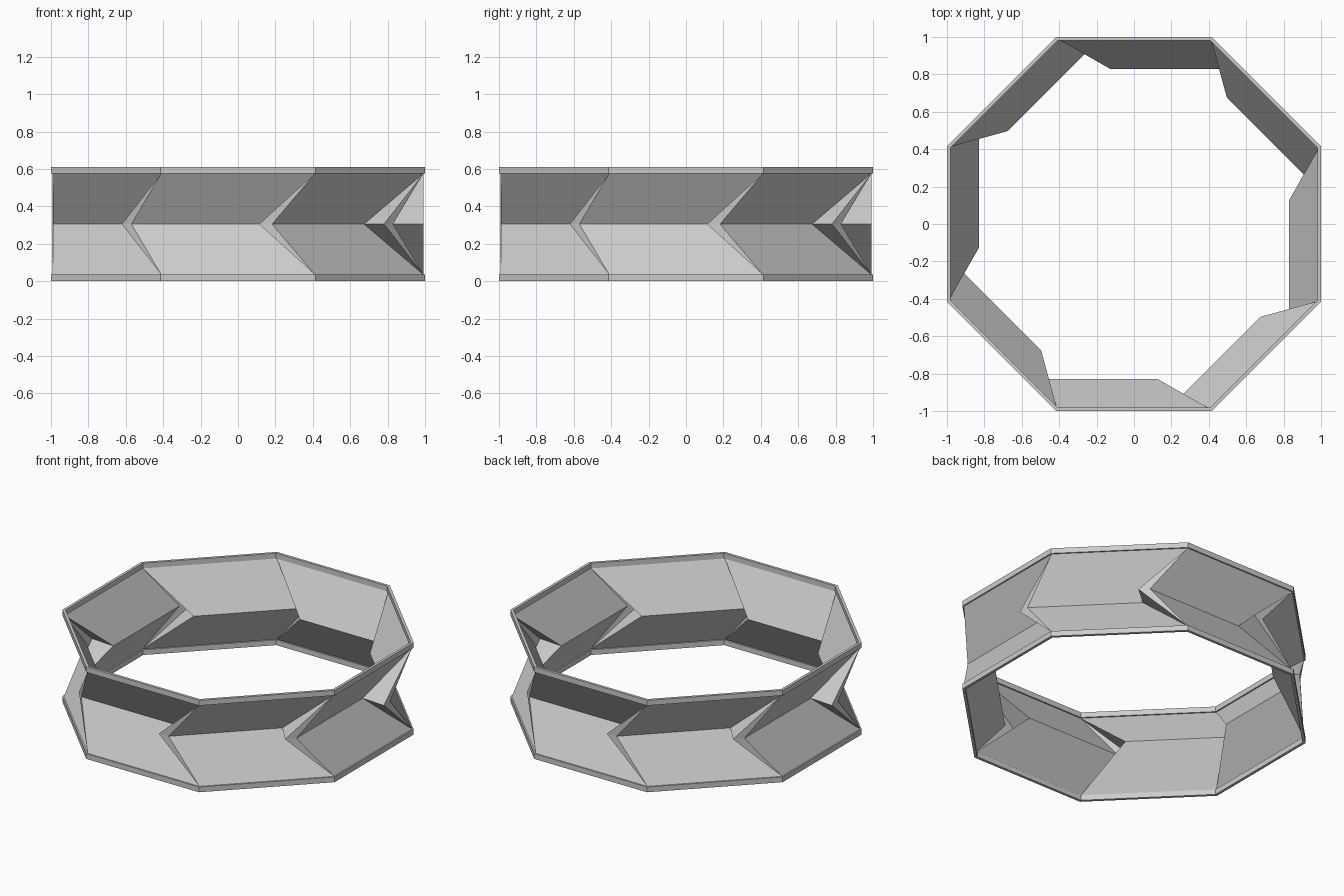
import bpy, bmesh, math
from mathutils import Matrix, Vector

if "Cube" in bpy.data.objects:
    bpy.data.objects.remove(bpy.data.objects["Cube"])

SIDES = 8
HEIGHT = 0.61
RIM_H = 0.035
MID = HEIGHT / 2
T = math.tan(math.pi / SIDES)
SHEET = 0.991            # apothem of the folded sheet at the rims
WAIST = 0.828            # apothem of the pinched waist

grey = bpy.data.materials.new("light_grey")
grey.diffuse_color = (0.6, 0.6, 0.6, 1)
grey.use_nodes = True
grey.node_tree.nodes["Principled BSDF"].inputs["Base Color"].default_value = grey.diffuse_color


def finish(bm, name):
    bmesh.ops.remove_doubles(bm, verts=bm.verts, dist=0.0005)
    bmesh.ops.recalc_face_normals(bm, faces=bm.faces)
    mesh = bpy.data.meshes.new(name)
    bm.to_mesh(mesh)
    bm.free()
    mesh.materials.append(grey)
    obj = bpy.data.objects.new(name, mesh)
    bpy.context.collection.objects.link(obj)


def spin(i):
    return Matrix.Rotation(i * math.tau / SIDES, 3, 'Z')


def rim(name, z0):
    # Octagonal band with a square section
    bm = bmesh.new()
    section = [(1.0, z0), (1.0, z0 + RIM_H), (0.982, z0 + RIM_H), (0.982, z0)]
    rings = [[bm.verts.new(spin(i) @ Vector((a * T, -a, z))) for a, z in section]
             for i in range(SIDES)]
    for i in range(SIDES):
        a, b = rings[i], rings[(i + 1) % SIDES]
        for k in range(4):
            m = (k + 1) % 4
            bm.faces.new((a[k], b[k], b[m], a[m]))
    finish(bm, name)


rim("bottom_rim", 0)
rim("top_rim", HEIGHT - RIM_H)

# Folded wall: per side a slanted panel and a pleat, above and below the waist
bm = bmesh.new()
half = SHEET * T
waist_start = Vector((-0.57, -WAIST, MID))
waist_end = Vector((0.125, -WAIST, MID))
pleat = Vector((0.113, -SHEET, MID))
next_start = spin(1) @ waist_start
for i in range(SIDES):
    for z in (RIM_H, HEIGHT - RIM_H):
        left = Vector((-half, -SHEET, z))
        right = Vector((half, -SHEET, z))
        for pts in ((left, right, waist_end, waist_start),
                    (right, pleat, waist_end),
                    (right, next_start, pleat)):
            bm.faces.new([bm.verts.new(spin(i) @ p) for p in pts])
finish(bm, "folded_wall")
